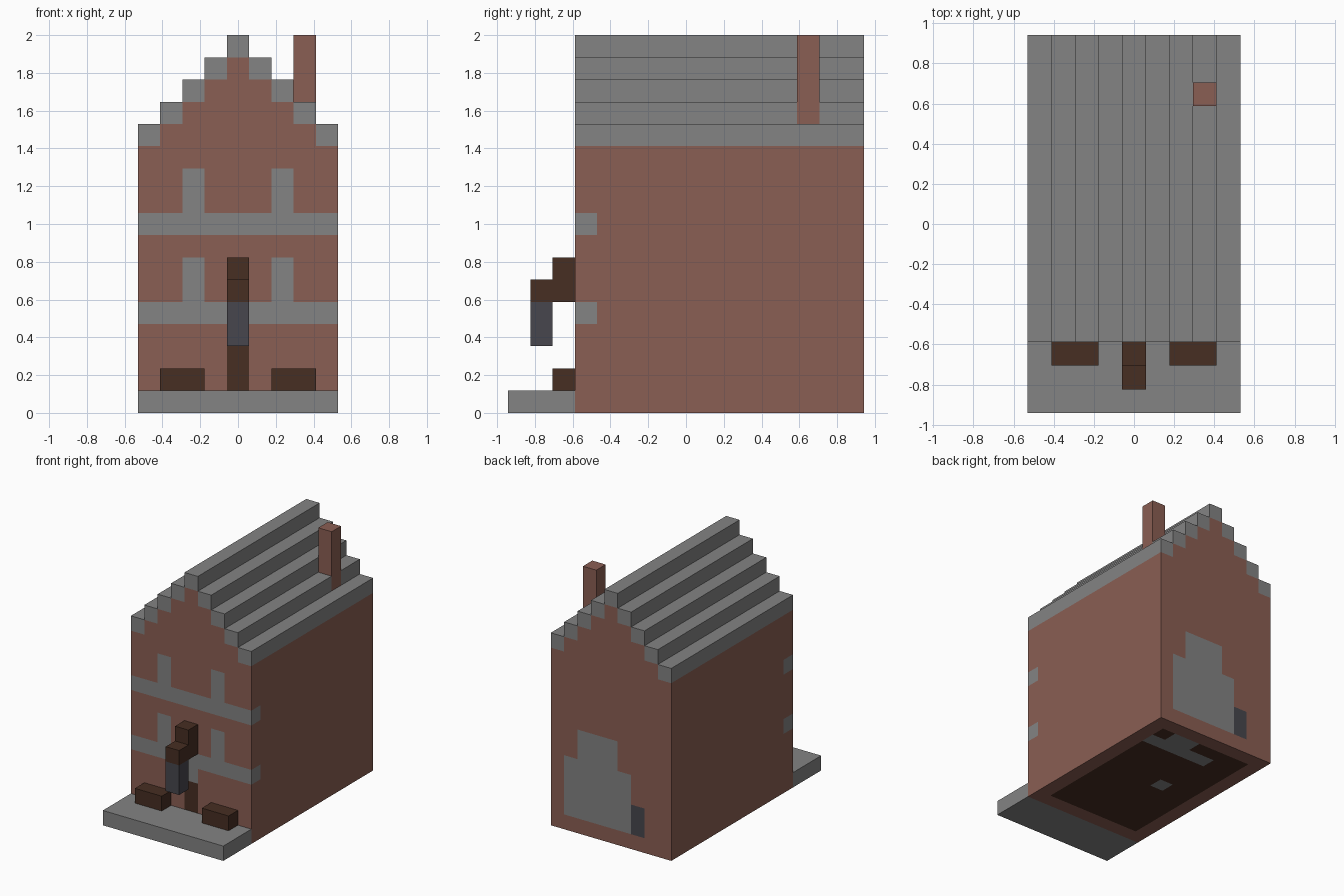
import bpy
import bmesh
from math import floor
from mathutils import Vector

if "Cube" in bpy.data.objects:
    bpy.data.objects.remove(bpy.data.objects["Cube"], do_unlink=True)

U = 2 / 17                       # one block
WIDE, DEEP, FRONT = 9, 16, 3     # size in blocks, first row of the house


def place(x, y, z):
    """Block coordinates to model coordinates."""
    return Vector((x - WIDE / 2, y - DEEP / 2, z)) * U


def material(name, *rgb):
    lin = [((c / 255 + 0.055) / 1.055) ** 2.4 for c in rgb] + [1]
    m = bpy.data.materials.new(name)
    m.use_nodes = True
    m.diffuse_color = lin
    m.node_tree.nodes["Principled BSDF"].inputs["Base Color"].default_value = lin
    return m


brick = material("brick red", 138, 94, 83)
stone = material("stone grey", 131, 131, 131)
wood = material("dark wood", 71, 46, 34)
slate = material("slate metal", 71, 70, 77)
BRICK, STONE, WOOD, SLATE = range(4)


def finish(name, bm, mats):
    mesh = bpy.data.meshes.new(name)
    bm.to_mesh(mesh)
    bm.free()
    for m in mats:
        mesh.materials.append(m)
    obj = bpy.data.objects.new(name, mesh)
    bpy.context.collection.objects.link(obj)
    return obj


def box(name, lo, hi, mat):
    a, b = place(*lo), place(*hi)
    bm = bmesh.new()
    bmesh.ops.create_cube(bm, size=1)
    for v in bm.verts:
        v.co = [(a[i] + b[i]) / 2 + v.co[i] * (b[i] - a[i]) for i in range(3)]
    return finish(name, bm, [mat])


def gable(x):
    """Top of the brickwork in a column of the stepped gable."""
    return 16 - abs(x - 4)


def paint(x, y, z):
    """Colour of the house at a block."""
    if y == FRONT:
        window = x in (2, 6) and z in (5, 6, 9, 10)
        if z in (4, 8) or window or (x == 4 and z == 3):
            return STONE
        if x == 4 and z in (1, 2):
            return WOOD
    if y == DEEP - 1:
        if (3 <= x <= 7 and 1 <= z <= 4) or (4 <= x <= 6 and 5 <= z <= 6):
            return STONE
        if x == 2 and z in (1, 2):
            return SLATE
    if z == 0 and 1 <= x <= 7 and 4 <= y <= 14:
        hearth = (y == 13 and x >= 3) or (y == 14 and x in (5, 6))
        return STONE if hearth or (x, y) == (3, 9) else WOOD
    return BRICK


# House: stepped gable of square panels, drawn back and cut into rows
bm = bmesh.new()
for x in range(WIDE):
    for z in range(gable(x)):
        corners = [(x, z), (x + 1, z), (x + 1, z + 1), (x, z + 1)]
        bm.faces.new([bm.verts.new((cx, FRONT, cz)) for cx, cz in corners])
bmesh.ops.remove_doubles(bm, verts=bm.verts[:], dist=0.001)
back = bmesh.ops.extrude_face_region(bm, geom=bm.faces[:])["geom"]
bmesh.ops.translate(bm, vec=(0, DEEP - FRONT, 0),
                    verts=[g for g in back if isinstance(g, bmesh.types.BMVert)])
for y in range(FRONT + 1, DEEP):
    bmesh.ops.bisect_plane(bm, geom=bm.verts[:] + bm.edges[:] + bm.faces[:],
                           plane_co=(0, y, 0), plane_no=(0, 1, 0))
bmesh.ops.recalc_face_normals(bm, faces=bm.faces[:])
for f in bm.faces:
    inside = f.calc_center_median() - f.normal * 0.3
    f.material_index = paint(*[floor(c) for c in inside])
for v in bm.verts:
    v.co = place(*v.co)
finish("house_walls", bm, [brick, stone, wood, slate])

# Roof courses, with a gap where the chimney stands
CHIMNEY_X, CHIMNEY_Y = 7, 13
for x in range(WIDE):
    spans = [(FRONT, DEEP)]
    if x == CHIMNEY_X:
        spans = [(FRONT, CHIMNEY_Y), (CHIMNEY_Y + 1, DEEP)]
    for y0, y1 in spans:
        box("roof_course", (x, y0, gable(x)), (x + 1, y1, gable(x) + 1), stone)
box("chimney", (CHIMNEY_X, CHIMNEY_Y, gable(CHIMNEY_X)),
    (CHIMNEY_X + 1, CHIMNEY_Y + 1, 17), brick)

# Front terrace with a bench on each side of the door
box("terrace", (0, 0, 0), (WIDE, FRONT, 1), stone)
for side, x in (("right", 1), ("left", 6)):
    box(side + "_bench", (x, 2, 1), (x + 2, FRONT, 2), wood)

# Lantern hanging from its bracket
box("bracket_arm", (4, 1, 5), (5, FRONT, 6), wood)
box("bracket_post", (4, 2, 6), (5, FRONT, 7), wood)
box("lantern", (4, 1, 3), (5, 2, 5), slate)
